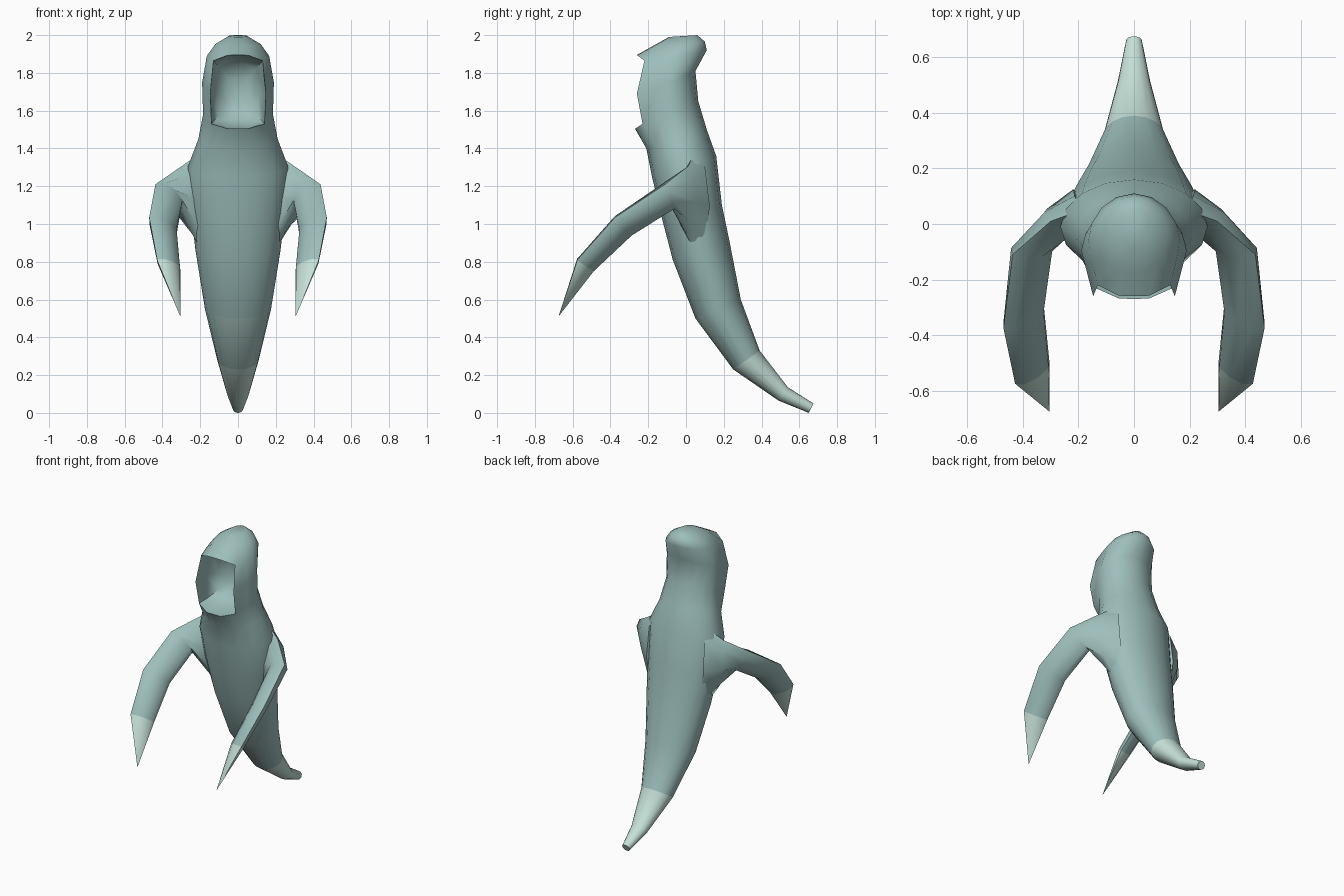
import bpy, bmesh, math
from mathutils import Vector

if "Cube" in bpy.data.objects:
    bpy.data.objects.remove(bpy.data.objects["Cube"])


def mat(name, rgb):
    m = bpy.data.materials.new(name)
    m.diffuse_color = (*rgb, 1)
    m.use_nodes = True
    m.node_tree.nodes["Principled BSDF"].inputs["Base Color"].default_value = m.diffuse_color
    return m


MATS = [mat("sea_green_cloth", (0.34, 0.52, 0.50)),
        mat("pale_mint", (0.56, 0.75, 0.68)),
        mat("faded_green", (0.40, 0.57, 0.53))]


def finish(bm, name, angle):
    bmesh.ops.recalc_face_normals(bm, faces=bm.faces)
    me = bpy.data.meshes.new(name)
    bm.to_mesh(me)
    bm.free()
    for m in MATS:
        me.materials.append(m)
    ob = bpy.data.objects.new(name, me)
    bpy.context.collection.objects.link(ob)
    bpy.ops.object.select_all(action='DESELECT')
    ob.select_set(True)
    bpy.context.view_layer.objects.active = ob
    bpy.ops.object.shade_smooth_by_angle(angle=math.radians(angle))
    return ob


def ring(bm, a, b, side, n):
    """Elliptical ring through points a and b, with half-width vector side."""
    c, h = (a + b) / 2, (a - b) / 2
    return [bm.verts.new(c + h * math.cos(t) + side * math.sin(t))
            for t in (2 * math.pi * j / n for j in range(n))]


def bridge(bm, r, s, skip=()):
    n = len(r)
    return {j: bm.faces.new((r[j], r[(j + 1) % n], s[(j + 1) % n], s[j]))
            for j in range(n) if j not in skip}


# Body: front (y, z), back (y, z), half-width; tail to hood peak
SECTIONS = [
    (0.65, 0.00, 0.675, 0.05, 0.028), (0.49, 0.065, 0.54, 0.135, 0.058),
    (0.25, 0.23, 0.39, 0.33, 0.11), (0.05, 0.50, 0.29, 0.60, 0.175),
    (-0.07, 0.81, 0.23, 0.91, 0.225), (-0.13, 1.04, 0.19, 1.10, 0.25),
    (-0.18, 1.25, 0.16, 1.36, 0.265), (-0.21, 1.40, 0.11, 1.50, 0.21),
    (-0.23, 1.51, 0.065, 1.65, 0.185), (-0.24, 1.69, 0.05, 1.81, 0.19),
    (-0.24, 1.86, 0.11, 1.92, 0.165), (-0.18, 1.94, 0.10, 1.965, 0.12),
    (-0.09, 1.99, 0.06, 2.00, 0.05)]
N = 16
bm = bmesh.new()
rings = [ring(bm, Vector((0, fy, fz)), Vector((0, by, bz)), Vector((w, 0, 0)), N)
         for fy, fz, by, bz, w in SECTIONS]

# Hood opening rim: flare the front points outwards
LOW, MID, TOP = 8, 9, 10
RIM = {LOW: [(0, -0.27, 1.505), (0.055, -0.268, 1.505), (0.14, -0.23, 1.53)],
       MID: [None, None, (0.147, -0.26, 1.69)],
       TOP: [(0, -0.26, 1.895), (0.055, -0.258, 1.893), (0.13, -0.22, 1.865)]}
for r, pts in RIM.items():
    for j, p in enumerate(pts):
        if p:
            rings[r][j].co = p
            rings[r][-j].co = (-p[0], p[1], p[2])

hole = (14, 15, 0, 1)
for i in range(len(rings) - 1):
    faces = bridge(bm, rings[i], rings[i + 1], hole if i in (LOW, MID) else ())
    for j, f in faces.items():
        if i < 2:
            f.material_index = 1
        elif i == 2 and j in (14, 15, 0, 1):
            f.material_index = 2
bm.faces.new(rings[0]).material_index = 1
bm.faces.new(rings[-1])

# Hollow inside the hood
loop = [rings[LOW][j] for j in (-2, -1, 0, 1, 2)] + [rings[MID][2]]
loop += [rings[TOP][j] for j in (2, 1, 0, -1, -2)] + [rings[MID][-2]]
centre = Vector((0, 0, 1.70))
prev = loop
for scale, y in ((0.97, -0.14), (0.75, -0.06), (0.35, -0.02)):
    inner = []
    for v in loop:
        p = centre + (v.co - centre) * scale
        inner.append(bm.verts.new((p.x, y, p.z)))
    bridge(bm, prev, inner)
    prev = inner
bm.faces.new(prev)
for v in [v for v in bm.verts if not v.link_faces]:
    bm.verts.remove(v)
finish(bm, "hooded_body", 50)

# Sleeves: outer upper edge, inner lower edge, half-thickness
ARM = [((0.19, 0.05, 1.38), (0.17, 0.06, 0.82), 0.08),
       ((0.30, 0.01, 1.305), (0.245, 0.00, 0.95), 0.065),
       ((0.437, -0.11, 1.21), (0.30, -0.075, 1.085), 0.055),
       ((0.47, -0.375, 1.035), (0.325, -0.29, 0.945), 0.045),
       ((0.428, -0.575, 0.81), (0.305, -0.49, 0.755), 0.035)]
TIP = (0.305, -0.675, 0.51)
for sign, name in ((1, "right_sleeve"), (-1, "left_sleeve")):
    def flip(p):
        return Vector((p[0] * sign, p[1], p[2]))
    bm = bmesh.new()
    mids = [(flip(a) + flip(b)) / 2 for a, b, _ in ARM] + [flip(TIP)]
    loops = []
    for k, (a, b, t) in enumerate(ARM):
        along = mids[k + 1] - mids[max(k - 1, 0)]
        side = along.cross(flip(a) - flip(b)).normalized() * t
        loops.append(ring(bm, flip(a), flip(b), side, 8))
    for r, s in zip(loops, loops[1:]):
        bridge(bm, r, s)
    bm.faces.new(loops[0])
    # Pale pointed end
    tip = bm.verts.new(flip(TIP))
    last = loops[-1]
    for j in range(8):
        bm.faces.new((last[j], last[(j + 1) % 8], tip)).material_index = 1
    finish(bm, name, 50)
